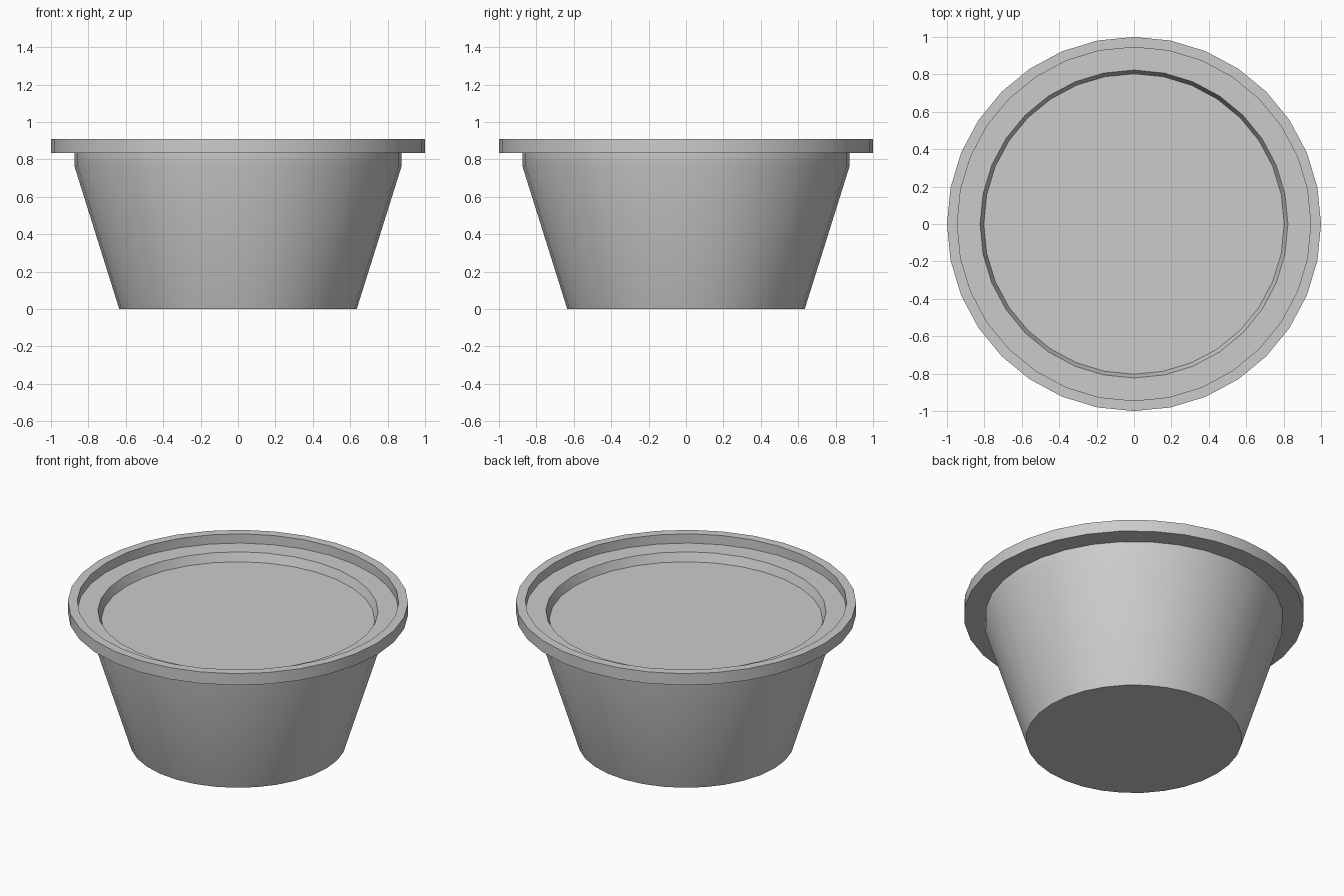
import bpy, bmesh
from math import cos, sin, tau

if "Cube" in bpy.data.objects:
    bpy.data.objects.remove(bpy.data.objects["Cube"])

SIDES = 32


def lathe(name, profile, cap_start=False):
    """Revolve (radius, z) points around z, optionally capping the first ring."""
    bm = bmesh.new()
    rings = [[bm.verts.new((r * cos(tau * i / SIDES), r * sin(tau * i / SIDES), z))
              for i in range(SIDES)] for r, z in profile]
    for a, b in zip(rings, rings[1:]):
        for i in range(SIDES):
            j = (i + 1) % SIDES
            bm.faces.new((a[i], a[j], b[j], b[i]))
    if cap_start:
        bm.faces.new(rings[0][::-1])
    mesh = bpy.data.meshes.new(name)
    bm.to_mesh(mesh)
    bm.free()
    obj = bpy.data.objects.new(name, mesh)
    bpy.context.collection.objects.link(obj)
    bpy.ops.object.select_all(action='DESELECT')
    obj.select_set(True)
    bpy.context.view_layer.objects.active = obj
    bpy.ops.object.shade_smooth_by_angle(angle=0.6)
    return obj


# Tapered tub with overhanging rim, recessed ledge and short inner wall
lathe("pot", [
    (0.635, 0.0), (0.875, 0.765), (0.875, 0.835),   # outer wall
    (1.0, 0.835), (1.0, 0.91), (0.945, 0.91),       # rim
    (0.945, 0.85), (0.823, 0.85), (0.803, 0.795),   # ledge and inner wall
], cap_start=True)

# Flat filling surface inside the tub
bpy.ops.mesh.primitive_circle_add(vertices=SIDES, radius=0.803, fill_type='NGON',
                                  location=(0, 0, 0.795))
bpy.context.object.name = "filling"
